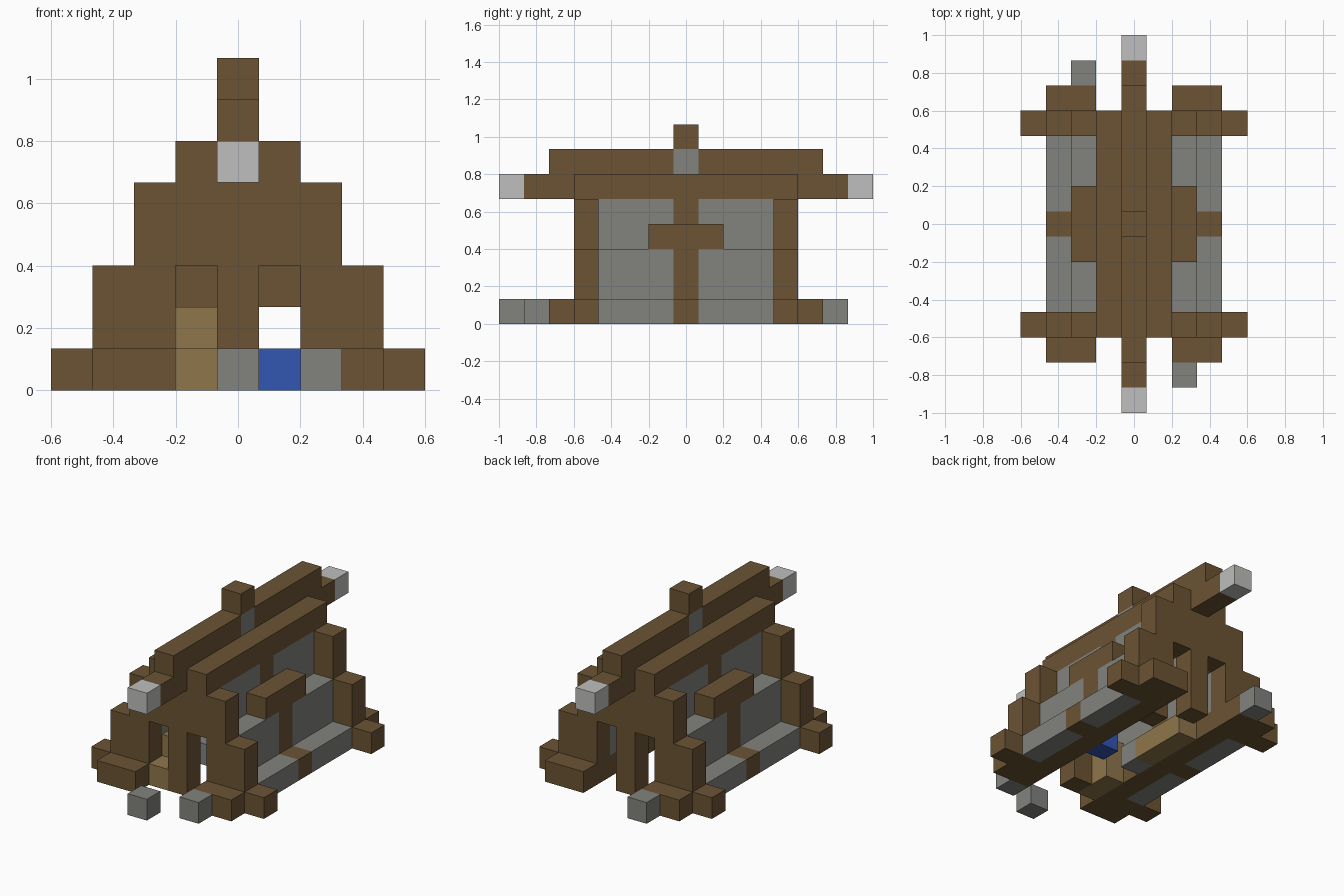
import bpy, bmesh
from mathutils import Vector

U = 2 / 15  # edge of one block

if "Cube" in bpy.data.objects:
    bpy.data.objects.remove(bpy.data.objects["Cube"])


def material(name, rgb):
    m = bpy.data.materials.new(name)
    m.use_nodes = True
    m.diffuse_color = (*rgb, 1)
    bsdf = next(n for n in m.node_tree.nodes if n.type == 'BSDF_PRINCIPLED')
    bsdf.inputs["Base Color"].default_value = (*rgb, 1)
    bsdf.inputs["Roughness"].default_value = 0.9
    return m


WOOD = material("dark wood", (0.147, 0.087, 0.034))
STONE = material("grey stone", (0.223, 0.223, 0.209))
PALE = material("pale stone", (0.515, 0.52, 0.508))
PLANK = material("light planks", (0.275, 0.181, 0.069))
BLUE = material("blue", (0.032, 0.093, 0.445))


def finish(name, bm, mat):
    bmesh.ops.recalc_face_normals(bm, faces=bm.faces)
    mesh = bpy.data.meshes.new(name)
    bm.to_mesh(mesh)
    bm.free()
    mesh.materials.append(mat)
    ob = bpy.data.objects.new(name, mesh)
    bpy.context.collection.objects.link(ob)
    return ob


def blocks(name, mat, xs, ys, zs):
    """Box spanning inclusive block indices, z counted from the ground."""
    bm = bmesh.new()
    bmesh.ops.create_cube(bm, size=1)
    lo = Vector((xs[0] - .5, ys[0] - .5, zs[0]))
    hi = Vector((xs[1] + .5, ys[1] + .5, zs[1] + 1))
    for v in bm.verts:
        v.co = U * Vector([lo[i] if v.co[i] < 0 else hi[i] for i in range(3)])
    return finish(name, bm, mat)


def span(s, a, b):
    return tuple(sorted((s * a, s * b)))


# Stepped gable walls with two door openings
half = [(.5, 0), (.5, 3), (1.5, 3), (1.5, 0), (4.5, 0), (4.5, 1), (3.5, 1),
        (3.5, 3), (2.5, 3), (2.5, 5)]
outline = half + [(-x, z) for x, z in reversed(half)]
for label, y in (("front", -4), ("back", 4)):
    bm = bmesh.new()
    face = bm.faces.new([bm.verts.new((x * U, (y - .5) * U, z * U)) for x, z in outline])
    out = bmesh.ops.extrude_face_region(bm, geom=[face])
    bmesh.ops.translate(bm, vec=(0, U, 0),
                        verts=[g for g in out["geom"] if isinstance(g, bmesh.types.BMVert)])
    finish(label + "_gable", bm, WOOD)

# Ridge and roof
blocks("roof_slab", WOOD, (-1, 1), (-4, 4), (5, 5))
blocks("ridge_block", WOOD, (0, 0), (0, 0), (7, 7))
blocks("ridge_stone", STONE, (0, 0), (0, 0), (6, 6))
for side, s in (("front", -1), ("back", 1)):
    blocks(side + "_ridge", WOOD, (0, 0), span(s, 1, 5), (6, 6))
    blocks(side + "_ridge_beam", WOOD, (0, 0), span(s, 5, 6), (5, 5))
    blocks(side + "_beam_end", PALE, (0, 0), span(s, 7, 7), (5, 5))

# Stepped side walls with a central rib and ledge
for side, s in (("left", 1), ("right", -1)):
    blocks(side + "_sill", WOOD, span(s, 2, 2), (-3, 3), (0, 0))
    blocks(side + "_ledge", WOOD, span(s, 2, 2), (-1, 1), (3, 3))
    blocks(side + "_foot_rib", WOOD, span(s, 3, 3), (0, 0), (0, 0))
    blocks(side + "_lower_rib", WOOD, span(s, 2, 2), (0, 0), (1, 2))
    blocks(side + "_upper_rib", WOOD, span(s, 1, 1), (0, 0), (2, 4))
    for end, t in (("front", -1), ("back", 1)):
        tag = side + "_" + end
        ys = span(t, 1, 3)
        blocks(tag + "_plinth", STONE, span(s, 3, 3), ys, (0, 0))
        blocks(tag + "_lower_wall", STONE, span(s, 2, 2), ys, (1, 2))
        blocks(tag + "_upper_wall", STONE, span(s, 1, 1), ys, (3, 4))
        blocks(tag + "_buttress", WOOD, span(s, 2, 3), span(t, 5, 5), (0, 0))

# Loose stones outside
for name, x, y in (("path_stone", 0, -7), ("front_stone", 2, -6), ("back_stone", -2, 6)):
    blocks(name, STONE, (x, x), (y, y), (0, 0))

# Furnishings inside
blocks("door_step", PLANK, (-1, -1), (-4, -4), (0, 0))
blocks("crate", PLANK, (-1, -1), (-3, -3), (0, 1))
blocks("bench", PLANK, (-1, -1), (0, 2), (0, 0))
blocks("hearth", STONE, (-1, -1), (-1, -1), (0, 0))
blocks("water_trough", BLUE, (1, 1), (-1, -1), (0, 0))
